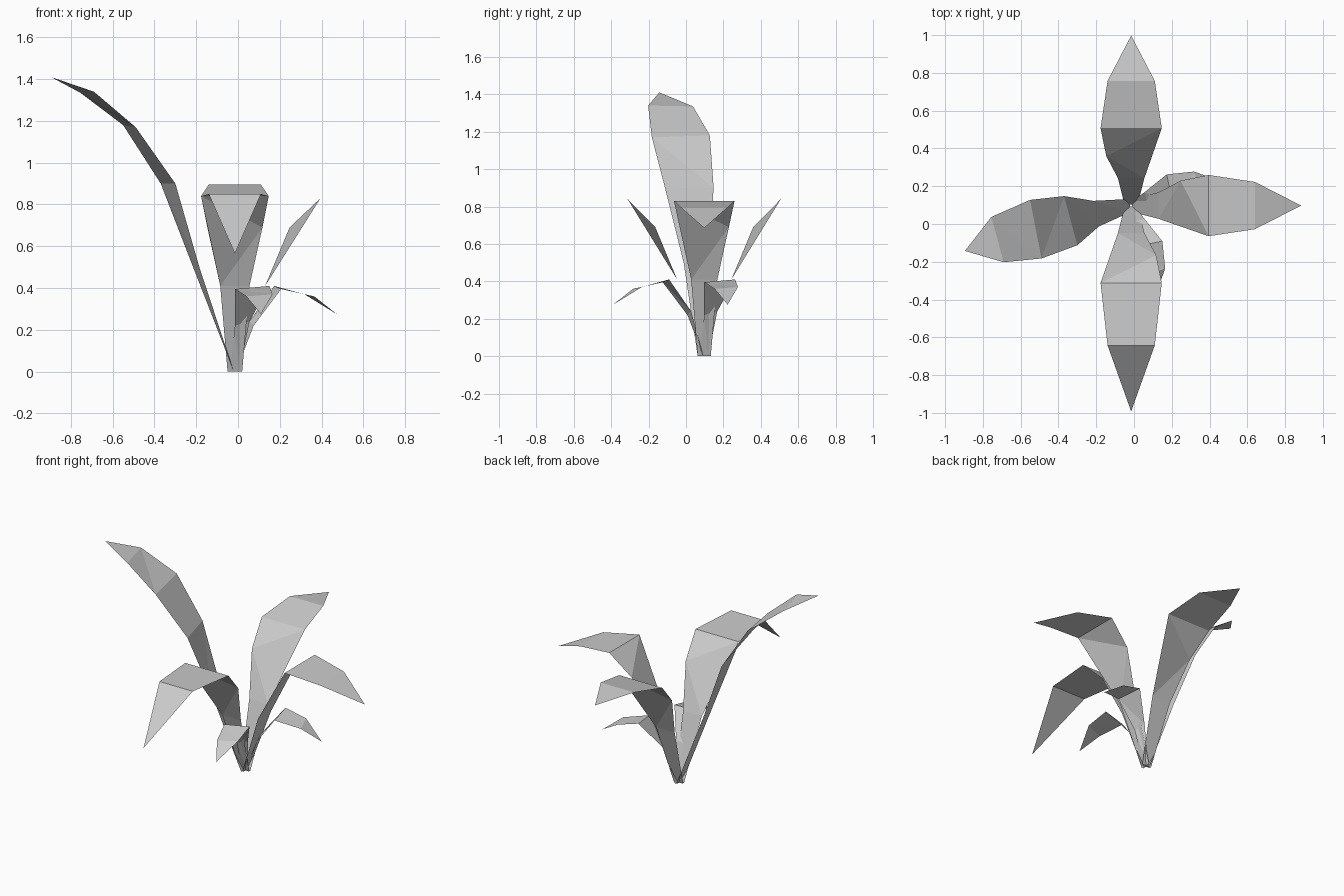
import bpy, bmesh
from math import radians
from mathutils import Matrix, Vector

if "Cube" in bpy.data.objects:
    bpy.data.objects.remove(bpy.data.objects["Cube"])

CENTRE = Vector((-0.015, 0.0975, 0))


def leaf(name, rows, turn):
    """Flat-shaded strip; each row is (left, right) as (across, outward, height)."""
    bm = bmesh.new()
    grid = [[bm.verts.new((a, -r, z)) for a, r, z in row] for row in rows]
    for (l0, r0), (l1, r1) in zip(grid, grid[1:]):
        bm.faces.new((l0, r0, r1, l1))
    # coincident points close the tip and the one-sided fold
    bmesh.ops.remove_doubles(bm, verts=bm.verts, dist=0.0005)
    bmesh.ops.triangulate(bm, faces=bm.faces)
    bm.transform(Matrix.Translation(CENTRE) @ Matrix.Rotation(radians(turn), 4, 'Z'))
    me = bpy.data.meshes.new(name)
    bm.to_mesh(me)
    bm.free()
    ob = bpy.data.objects.new(name, me)
    bpy.context.collection.objects.link(ob)


def pair(w, r, z):
    return (-w, r, z), (w, r, z)


# Medium leaves: shared stalk, differing droop towards the tip
def medium_leaf(name, turn, knee_z, outer, tip):
    knee = pair(0.162, 0.41, knee_z)
    leaf(name, [
        pair(0.035, 0.005, 0),
        pair(0.07, 0.145, 0.41),
        (knee[0], (0.132, 0.262, 0.69)),   # fold on one edge only
        knee,
        pair(0.125, *outer),
        pair(0, *tip),
    ], turn)


medium_leaf("front_leaf", 0, 0.84, (0.74, 0.85), (1.09, 0.565))
medium_leaf("right_leaf", 90, 0.83, (0.655, 0.795), (0.90, 0.685))
medium_leaf("back_leaf", 180, 0.84, (0.66, 0.895), (0.90, 0.865))

# Tall twisted leaf
tip = (0.24, 0.88, 1.41)
leaf("tall_left_leaf", [
    pair(0.035, 0.005, 0),
    ((-0.025, 0.20, 0.50), (0.11, 0.17, 0.50)),
    ((-0.05, 0.355, 0.90), (0.21, 0.285, 0.90)),
    ((-0.03, 0.535, 1.18), (0.28, 0.475, 1.17)),
    ((0.06, 0.74, 1.335), (0.30, 0.675, 1.34)),
    (tip, tip),
], -90)

# Two small low leaves
tip = (0.125, 0.488, 0.275)
small = [
    pair(0.022, 0.005, 0),
    ((0, 0.09, 0.22), (0.07, 0.07, 0.24)),
    ((0, 0.222, 0.395), (0.165, 0.188, 0.41)),
    ((0.055, 0.38, 0.36), (0.18, 0.333, 0.37)),
    (tip, tip),
]
leaf("small_front_leaf", small, 0)
leaf("small_right_leaf", small, 90)
